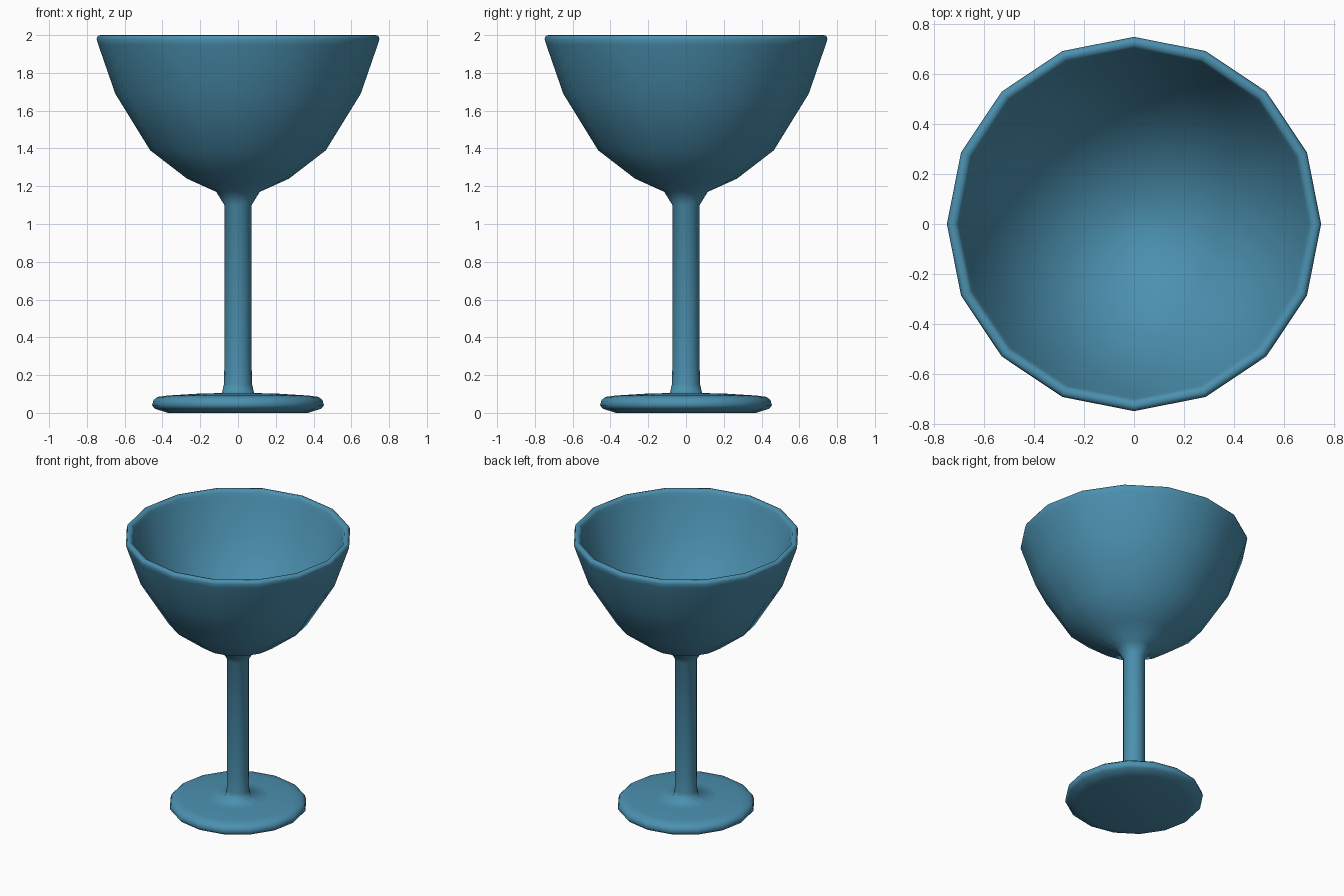
import bpy, bmesh, math

if "Cube" in bpy.data.objects:
    bpy.data.objects.remove(bpy.data.objects["Cube"])

SIDES = 16

# Half cross-section (radius, height): foot, stem, bowl outside, rim, bowl inside
foot = [(0, 0.005), (0.37, 0.005), (0.44, 0.022), (0.455, 0.04),
        (0.447, 0.068), (0.425, 0.085), (0.37, 0.092), (0.21, 0.102)]
stem = [(0.085, 0.105), (0.075, 0.15), (0.072, 0.25), (0.072, 1.10), (0.115, 1.17)]
bowl_outside = [(0.27, 1.24), (0.465, 1.39), (0.65, 1.69), (0.74, 1.95)]
rim = [(0.749, 1.98), (0.742, 1.997), (0.728, 2.0), (0.712, 1.997), (0.703, 1.98)]
bowl_inside = [(0.693, 1.95), (0.608, 1.71), (0.435, 1.425), (0.25, 1.285), (0.10, 1.225), (0, 1.215)]
profile = foot + stem + bowl_outside + rim + bowl_inside
profile = [(r, 0 if z == 0.005 else z) for r, z in profile]

# Turn the profile around the z axis
bm = bmesh.new()
verts = [bm.verts.new((r, 0, z)) for r, z in profile]
edges = [bm.edges.new(pair) for pair in zip(verts, verts[1:])]
bmesh.ops.spin(bm, geom=verts + edges, cent=(0, 0, 0), axis=(0, 0, 1),
               angle=2 * math.pi, steps=SIDES, use_duplicate=False)
bmesh.ops.remove_doubles(bm, verts=bm.verts, dist=0.0005)
bmesh.ops.recalc_face_normals(bm, faces=bm.faces)
mesh = bpy.data.meshes.new("goblet")
bm.to_mesh(mesh)
bm.free()

goblet = bpy.data.objects.new("goblet", mesh)
bpy.context.collection.objects.link(goblet)

# Blue glaze
glaze = bpy.data.materials.new("blue_glaze")
glaze.diffuse_color = (0.07, 0.28, 0.43, 1)
glaze.use_nodes = True
glaze.node_tree.nodes["Principled BSDF"].inputs["Base Color"].default_value = glaze.diffuse_color
mesh.materials.append(glaze)

# Smooth shading all over, as the edges are rounded by the profile
bpy.context.view_layer.objects.active = goblet
goblet.select_set(True)
bpy.ops.object.shade_smooth_by_angle(angle=math.radians(85))
